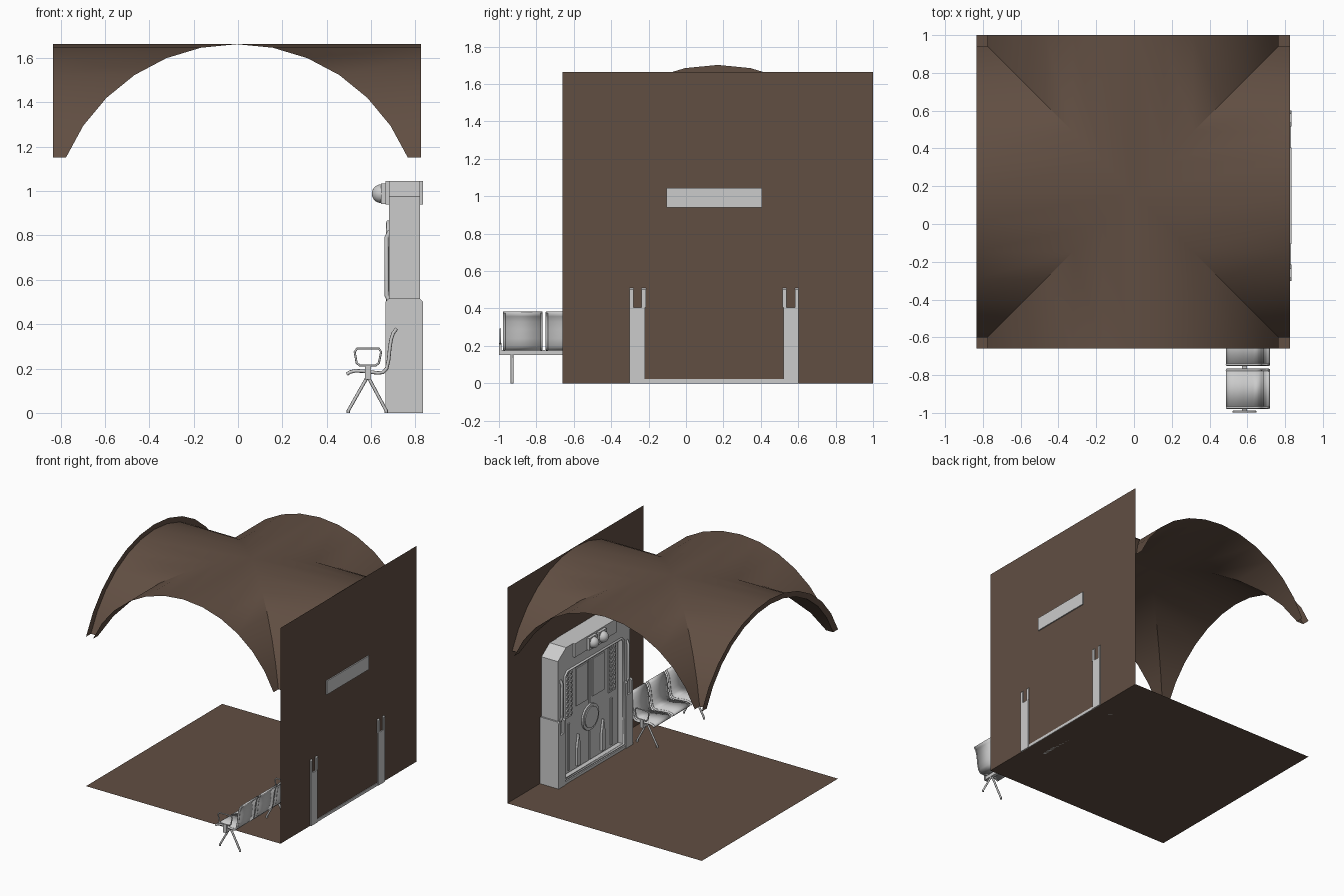
import bpy, bmesh, math
from mathutils import Vector

if "Cube" in bpy.data.objects:
    bpy.data.objects.remove(bpy.data.objects["Cube"])


def material(name, rgb):
    m = bpy.data.materials.new(name)
    m.diffuse_color = (*rgb, 1)
    m.use_nodes = True
    m.node_tree.nodes["Principled BSDF"].inputs["Base Color"].default_value = m.diffuse_color
    return m


BROWN = material("brown stone", (0.12, 0.077, 0.055))
GREY = material("light grey", (0.6, 0.6, 0.6))


def finish(name, bm, mat=GREY, smooth=None, fix=True):
    if fix:
        bmesh.ops.recalc_face_normals(bm, faces=bm.faces)
    me = bpy.data.meshes.new(name)
    bm.to_mesh(me)
    bm.free()
    me.materials.append(mat)
    ob = bpy.data.objects.new(name, me)
    bpy.context.collection.objects.link(ob)
    if smooth:
        bpy.context.view_layer.objects.active = ob
        ob.select_set(True)
        bpy.ops.object.shade_smooth_by_angle(angle=math.radians(smooth))
        ob.select_set(False)
    return ob


def sheet(name, corners):
    bm = bmesh.new()
    bm.faces.new([bm.verts.new(c) for c in corners])
    return finish(name, bm, BROWN, fix=False)


def prism(name, outline, axis, a, b):
    """Extrude a 2D outline: axis 'x' takes (y, z) points, axis 'y' takes (x, z)."""
    place = (lambda p, t: (t, *p)) if axis == 'x' else (lambda p, t: (p[0], t, p[1]))
    bm = bmesh.new()
    f = bm.faces.new([bm.verts.new(place(p, a)) for p in outline])
    ext = bmesh.ops.extrude_face_region(bm, geom=[f])
    move = Vector(place((0, 0), b - a))
    bmesh.ops.translate(bm, vec=move, verts=[v for v in ext['geom'] if isinstance(v, bmesh.types.BMVert)])
    return finish(name, bm)


def box(name, x0, x1, y0, y1, z0, z1):
    return prism(name, [(y0, z0), (y1, z0), (y1, z1), (y0, z1)], 'x', x0, x1)


def tube(name, points, r, cyclic=False):
    cu = bpy.data.curves.new(name, 'CURVE')
    cu.dimensions = '3D'
    cu.bevel_depth = r
    cu.bevel_resolution = 2
    cu.use_fill_caps = True
    sp = cu.splines.new('POLY')
    sp.points.add(len(points) - 1)
    for p, c in zip(sp.points, points):
        p.co = (*c, 1)
    sp.use_cyclic_u = cyclic
    cu.materials.append(GREY)
    ob = bpy.data.objects.new(name, cu)
    bpy.context.collection.objects.link(ob)
    return ob


# ---- floor and side wall
X0, X1, Y0, Y1 = -0.835, 0.825, -0.66, 1.0
sheet("floor", [(X0, Y0, 0), (X1, Y0, 0), (X1, Y1, 0), (X0, Y1, 0)])
sheet("side_wall", [(X1, Y0, 0), (X1, Y1, 0), (X1, Y1, 1.664), (X1, Y0, 1.664)])

# ---- groin vault: four webs meeting along the diagonals
CX, CY, HALF = (X0 + X1) / 2, (Y0 + Y1) / 2, 0.83


def arc(half, top, n=12, foot=1.152):
    s = top - foot
    r = (half * half + s * s) / (2 * s)
    a = math.asin(half / r)
    return [(r * math.sin(a * (2 * i / n - 1)), top - r + r * math.cos(a * (2 * i / n - 1))) for i in range(n + 1)]


inner = arc(0.77, 1.662)
bm = bmesh.new()
for k in range(4):
    c, s = round(math.cos(k * math.pi / 2)), round(math.sin(k * math.pi / 2))

    def put(u, v, z):
        return bm.verts.new((CX + c * u - s * v, CY + s * u + c * v, z))
    rows = [(put(u, -abs(u), z), put(u, -HALF, z)) for u, z in inner]
    for p, q in zip(rows, rows[1:]):
        bm.faces.new((p[0], p[1], q[1], q[0]))
bmesh.ops.remove_doubles(bm, verts=bm.verts, dist=0.0005)
bmesh.ops.recalc_face_normals(bm, faces=bm.faces)
if sum(f.normal.z for f in bm.faces) < 0:
    bmesh.ops.reverse_faces(bm, faces=bm.faces)
finish("groin_vault", bm, BROWN, 30, fix=False)

# ---- flat rim around the open arch of the vault
bm = bmesh.new()
rows = [[bm.verts.new((X0, CY + u, z)) for u, z in pair] for pair in zip(inner, arc(HALF, 1.702))]
for p, q in zip(rows, rows[1:]):
    bm.faces.new((p[0], p[1], q[1], q[0]))
finish("arch_rim", bm, BROWN, fix=False)

# ---- gate: chamfered frame around a recessed door
GY = 0.15


def outline(w, h, cut_y, cut_z, z0):
    return [(GY - w, z0), (GY + w, z0), (GY + w, h - cut_z), (GY + w - cut_y, h),
            (GY - w + cut_y, h), (GY - w, h - cut_z)]


outer, hole = outline(0.44, 1.045, 0.1, 0.07, 0), outline(0.36, 0.86, 0.03, 0.03, 0.035)
bm = bmesh.new()
loops = [[bm.verts.new((x, *p)) for p in line]
         for line, x in ((outer, 0.82), (outer, 0.68), (hole, 0.68), (hole, 0.73))]
for a, b in zip(loops, loops[1:]):
    for i in range(6):
        j = (i + 1) % 6
        bm.faces.new((a[i], a[j], b[j], b[i]))
bm.faces.new(loops[0])
bm.faces.new(loops[-1])
finish("gate_frame", bm)
tube("gate_trim", [(0.677, y, z) for y, z in hole], 0.009, True)
box("gate_header", 0.665, 0.834, GY - 0.255, GY + 0.255, 0.94, 1.045)
box("gate_threshold", 0.67, 0.83, GY - 0.37, GY + 0.37, 0, 0.022)

for s in (-1, 1):
    def span(a, b):
        return sorted((GY + s * a, GY + s * b))
    # forked side posts
    box("gate_post", 0.665, 0.834, *span(0.37, 0.452), 0, 0.405)
    for a, b in ((0.365, 0.388), (0.432, 0.452)):
        y0, y1 = span(a, b)
        prism("post_prong", [(0.665, 0.405), (0.834, 0.405), (0.834, 0.5), (0.82, 0.515),
                             (0.68, 0.515), (0.665, 0.5)], 'y', y0, y1)
    # door leaf with panels, bars and a riveted strip
    box("door_leaf", 0.718, 0.735, *span(0.006, 0.345), 0.04, 0.845)
    box("door_panel", 0.71, 0.72, *span(0.03, 0.17), 0.52, 0.81)
    box("rivet_strip", 0.71, 0.72, *span(0.225, 0.305), 0.47, 0.83)
    for i in range(10):
        z = 0.49 + i * 0.035
        for a in (0.235, 0.28):
            box("rivet", 0.698, 0.712, *span(a, a + 0.016), z, z + 0.018)
    prism("door_spike", [(GY + s * 0.13, 0.06), (GY + s * 0.17, 0.06), (GY + s * 0.17, 0.2),
                         (GY + s * 0.15, 0.3), (GY + s * 0.13, 0.2)], 'x', 0.7, 0.72)
    box("door_rail", 0.708, 0.72, *span(0.25, 0.27), 0.06, 0.42)
    tube("side_handle", [(0.685, GY + s * 0.405, 0.5), (0.67, GY + s * 0.405, 0.53),
                         (0.67, GY + s * 0.405, 0.79), (0.685, GY + s * 0.405, 0.82)], 0.01)
    # warning lamps
    bm = bmesh.new()
    bmesh.ops.create_uvsphere(bm, u_segments=20, v_segments=12, radius=0.042)
    bmesh.ops.translate(bm, verts=bm.verts, vec=(0.645, GY + s * 0.058, 0.988))
    finish("lamp", bm, GREY, 40)
    box("lamp_base", 0.645, 0.67, *span(0.01, 0.106), 0.942, 1.034)


def disc(name, r, x0, x1):
    pts = [(GY + r * math.cos(i * math.pi / 12), 0.375 + r * math.sin(i * math.pi / 12)) for i in range(24)]
    prism(name, pts, 'x', x0, x1)


disc("door_disc", 0.1, 0.705, 0.72)
disc("door_disc_cap", 0.08, 0.698, 0.71)

# ---- row of three seats on a beam
profile = [(0.49, 0.174), (0.505, 0.184), (0.53, 0.19), (0.58, 0.187), (0.63, 0.18), (0.655, 0.183),
           (0.67, 0.2), (0.679, 0.24), (0.684, 0.29), (0.69, 0.33), (0.7, 0.36), (0.715, 0.38)]
for i in range(3):
    y = -0.975 + i * 0.228
    bm = bmesh.new()
    rows = [(bm.verts.new((x, y, z)), bm.verts.new((x, y + 0.205, z))) for x, z in profile]
    for p, q in zip(rows, rows[1:]):
        bm.faces.new((p[0], q[0], q[1], p[1]))
    seat = finish("seat", bm, GREY, 40, fix=False)
    mod = seat.modifiers.new("thickness", 'SOLIDIFY')
    mod.thickness = 0.012
    mod.offset = 0
    for e in (0.004, 0.201):
        tube("seat_edge", [(x, y + e, z) for x, z in profile], 0.008)
box("seat_beam", 0.572, 0.598, -0.99, -0.3, 0.152, 0.178)

# ---- end armrest loops
for y in (-0.993, -0.3):
    box("armrest_post", 0.572, 0.6, y - 0.006, y + 0.006, 0.15, 0.215)
    tube("armrest", [(x, y, z) for x, z in ((0.55, 0.213), (0.62, 0.213), (0.635, 0.225), (0.645, 0.275),
                                            (0.635, 0.29), (0.537, 0.29), (0.526, 0.275), (0.535, 0.225))],
         0.005, True)

# ---- splayed legs
for y in (-0.93, -0.36):
    for x in (0.497, 0.668):
        tube("bench_leg", [(0.585, y, 0.165), (x, y, 0.01), (x, y, 0.0)], 0.0075)
